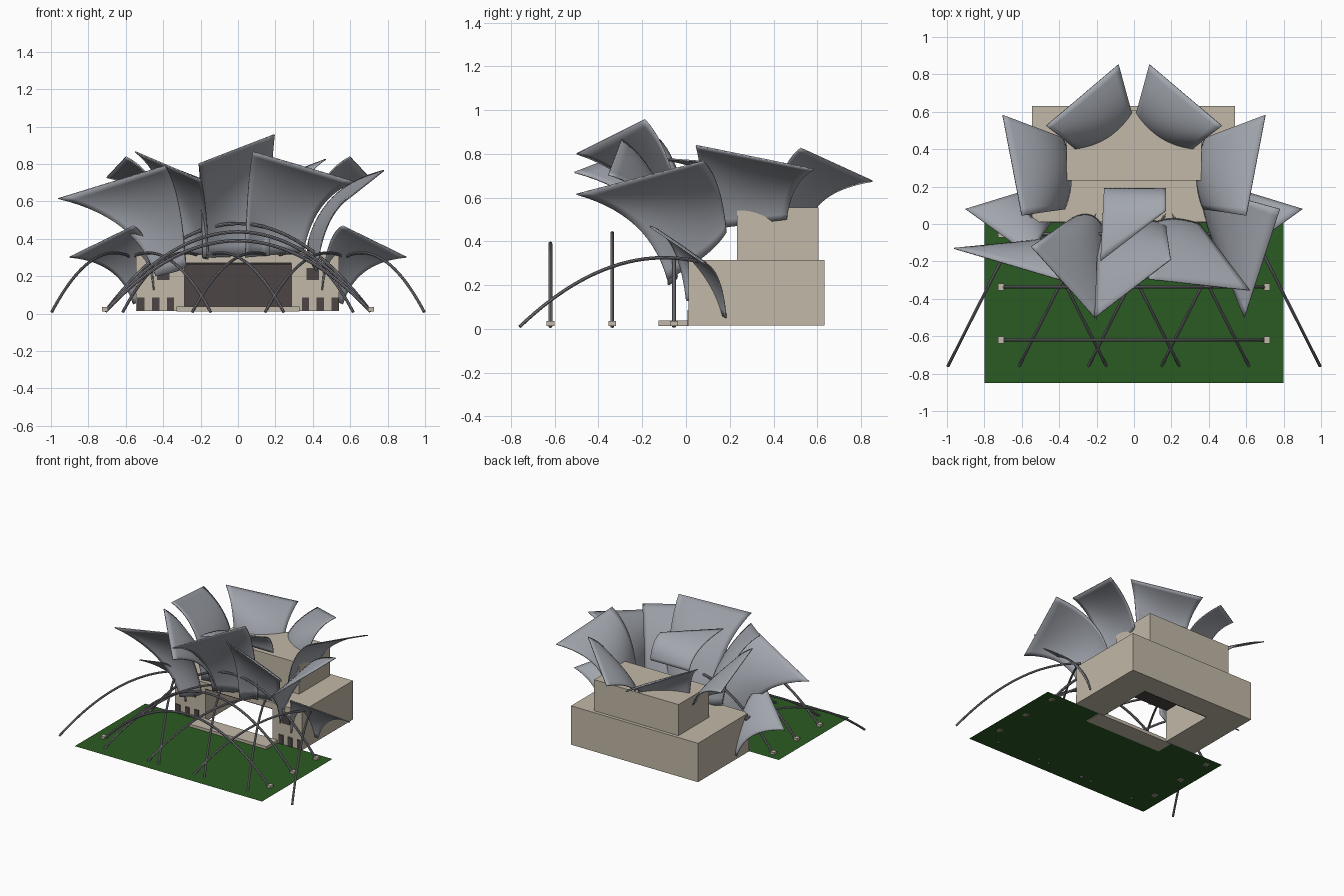
import bpy, bmesh, math
from mathutils import Vector

if "Cube" in bpy.data.objects:
    bpy.data.objects.remove(bpy.data.objects["Cube"])


def material(name, rgb):
    m = bpy.data.materials.new(name)
    m.diffuse_color = (*rgb, 1)
    m.use_nodes = True
    m.node_tree.nodes["Principled BSDF"].inputs["Base Color"].default_value = m.diffuse_color
    return m


STONE = material("sandstone", (0.54, 0.48, 0.39))
STEEL = material("brushed_steel", (0.36, 0.38, 0.42))
PIPE = material("pipe_grey", (0.23, 0.23, 0.26))
GRASS = material("lawn_green", (0.024, 0.105, 0.016))
DARK = material("dark_opening", (0.075, 0.06, 0.06))


def mesh_object(name, verts, faces, mat):
    me = bpy.data.meshes.new(name)
    me.from_pydata(verts, [], faces)
    me.materials.append(mat)
    ob = bpy.data.objects.new(name, me)
    bpy.context.collection.objects.link(ob)
    return ob


def box(name, lo, hi, mat):
    bm = bmesh.new()
    bmesh.ops.create_cube(bm, size=1)
    for v in bm.verts:
        v.co = [lo[i] + (v.co[i] + 0.5) * (hi[i] - lo[i]) for i in range(3)]
    me = bpy.data.meshes.new(name)
    bm.to_mesh(me)
    bm.free()
    me.materials.append(mat)
    ob = bpy.data.objects.new(name, me)
    bpy.context.collection.objects.link(ob)
    return ob


def tube(name, pts, r, mat, sides=8):
    """Round pipe swept along a path lying in a vertical plane."""
    pts = [Vector(p) for p in pts]
    flat = pts[-1] - pts[0]
    side = Vector((-flat.y, flat.x, 0)).normalized()
    verts, faces = [], []
    for i, p in enumerate(pts):
        t = (pts[min(i + 1, len(pts) - 1)] - pts[max(i - 1, 0)]).normalized()
        up = t.cross(side)
        for k in range(sides):
            a = 2 * math.pi * k / sides
            verts.append(p + r * (math.cos(a) * side + math.sin(a) * up))
    for i in range(len(pts) - 1):
        for k in range(sides):
            a, b = i * sides + k, i * sides + (k + 1) % sides
            faces.append((a, b, b + sides, a + sides))
    n = (len(pts) - 1) * sides
    faces += [tuple(range(sides))[::-1], tuple(range(n, n + sides))]
    ob = mesh_object(name, verts, faces, mat)
    smooth(ob)
    return ob


def smooth(ob):
    bpy.ops.object.select_all(action='DESELECT')
    ob.select_set(True)
    bpy.context.view_layer.objects.active = ob
    bpy.ops.object.shade_smooth_by_angle(angle=math.radians(40))


def sail(name, base0, base1, tip0, tip1, bulge=0.05, lean=0.2, rise=0.76, n=14):
    """Flared sheet: rises steeply from its base edge, then curls out to its tips."""
    def edge(b, t, v):
        b, t = Vector(b), Vector(t)
        c = b + Vector(((t.x - b.x) * lean, (t.y - b.y) * lean, (t.z - b.z) * rise))
        return b * (1 - v) ** 2 + c * 2 * v * (1 - v) + t * v * v
    mid = (Vector(tip0) + Vector(tip1) - Vector(base0) - Vector(base1)) / 2
    inward = -Vector((mid.x, mid.y, 0)).normalized()
    verts, faces = [], []
    for j in range(n + 1):
        v = j / n
        p, q = edge(base0, tip0, v), edge(base1, tip1, v)
        for i in range(n + 1):
            u = i / n
            verts.append(p.lerp(q, u) + inward * bulge * 4 * u * (1 - u) * (1 - v * v))
    for j in range(n):
        for i in range(n):
            a = j * (n + 1) + i
            faces.append((a, a + 1, a + n + 2, a + n + 1))
    ob = mesh_object(name, verts, faces, STEEL)
    s = ob.modifiers.new("thickness", 'SOLIDIFY')
    s.thickness = 0.007
    s.offset = 0
    smooth(ob)
    return ob


# Lawn
mesh_object("lawn", [(-0.8, -0.85, 0.017), (0.8, -0.85, 0.017), (0.8, 0.01, 0.017), (-0.8, 0.01, 0.017)],
            [(0, 1, 2, 3)], GRASS)

# Stage house with an open, floorless stage
house = box("stage_house", (-0.545, 0.012, 0.015), (0.54, 0.632, 0.315), STONE)
cutter = box("stage_cutter", (-0.285, -0.1, -0.1), (0.285, 0.46, 0.27), STONE)
cut = house.modifiers.new("stage_opening", 'BOOLEAN')
cut.object = cutter
cut.operation = 'DIFFERENCE'
cut.solver = 'EXACT'
bpy.context.view_layer.objects.active = house
bpy.ops.object.modifier_apply(modifier=cut.name)
bpy.data.objects.remove(cutter)
box("stage_back_wall", (-0.285, 0.452, 0.015), (0.285, 0.459, 0.27), DARK)
box("stage_ceiling", (-0.285, 0.014, 0.263), (0.285, 0.459, 0.269), DARK)
box("upper_house", (-0.36, 0.232, 0.315), (0.36, 0.606, 0.555), STONE)
box("stage_apron", (-0.33, -0.125, 0.012), (0.33, 0.012, 0.038), STONE)

# Facade doors and windows
for s in (-1, 1):
    for x in (0.36, 0.44, 0.52):
        box("door", (s * x - 0.019, 0.006, 0.016), (s * x + 0.019, 0.013, 0.087), DARK)
    box("window", (s * 0.4 - 0.034, 0.006, 0.18), (s * 0.4 + 0.034, 0.013, 0.245), DARK)

# Trellis: cross arches with foot blocks
for y, h in ((-0.62, 0.39), (-0.337, 0.437), (-0.055, 0.482)):
    path = []
    for i in range(33):
        t = -1 + i / 16
        path.append((0.71 * t, y, 0.01 + (h - 0.01) * (1 - t * t)))
    tube("cross_arch", path, 0.009, PIPE)
    for s in (-1, 1):
        box("arch_foot", (s * 0.71 - 0.016, y - 0.018, 0.012), (s * 0.71 + 0.016, y + 0.018, 0.035), STONE)

# Trellis: diagonal arches, mirrored left and right
for x0 in (-0.995, -0.615, -0.243, 0.147):
    for s in (-1, 1):
        path = []
        for i in range(25):
            y = -0.76 + 0.85 * i / 24
            z = 0.325 - 0.315 * (abs(y + 0.1) / 0.66) ** 2
            path.append((s * (x0 + 0.505 * (y + 0.76)), y, max(z, 0.008)))
        tube("diagonal_arch", path, 0.008, PIPE)

# Front sails, left to right
sail("left_front_sail", (-0.44, -0.08, 0.2), (-0.28, -0.05, 0.26), (-0.962, -0.13, 0.615), (-0.39, -0.3, 0.79))
sail("left_centre_sail", (-0.33, 0.03, 0.32), (-0.16, -0.03, 0.29), (-0.55, -0.12, 0.865), (-0.2, -0.51, 0.715))
sail("centre_sail", (-0.19, -0.04, 0.3), (0.17, 0.0, 0.31), (-0.21, -0.5, 0.8), (0.195, -0.19, 0.957), bulge=0.04)
sail("right_centre_sail", (0.04, -0.04, 0.3), (0.35, 0.0, 0.33), (0.08, -0.295, 0.865), (0.62, -0.355, 0.705))
sail("right_front_sail", (0.42, -0.085, 0.225), (0.4, 0.185, 0.44), (0.59, -0.5, 0.615), (0.78, 0.08, 0.765))
# Rolled canopy behind the centre sail
sail("rear_canopy", (-0.16, 0.19, 0.6), (0.17, 0.19, 0.6), (-0.18, -0.2, 0.785), (0.17, 0.07, 0.765),
     bulge=0, lean=0.1, rise=0.85)

# Mirrored sails: low sides, rear sides and back
for s, side in ((-1, "left"), (1, "right")):
    sail(side + "_low_sail", (s * 0.45, 0.0, 0.13), (s * 0.56, 0.183, 0.05),
         (s * 0.56, -0.165, 0.468), (s * 0.9, 0.08, 0.302), bulge=0.03, rise=0.9)
    sail(side + "_rear_sail", (s * 0.37, 0.08, 0.45), (s * 0.38, 0.46, 0.5),
         (s * 0.6, 0.045, 0.838), (s * 0.703, 0.583, 0.728), bulge=0.04)
    sail(side + "_back_sail", (s * 0.31, 0.4, 0.52), (s * 0.008, 0.575, 0.52),
         (s * 0.47, 0.525, 0.825), (s * 0.083, 0.853, 0.675), bulge=0.04)
